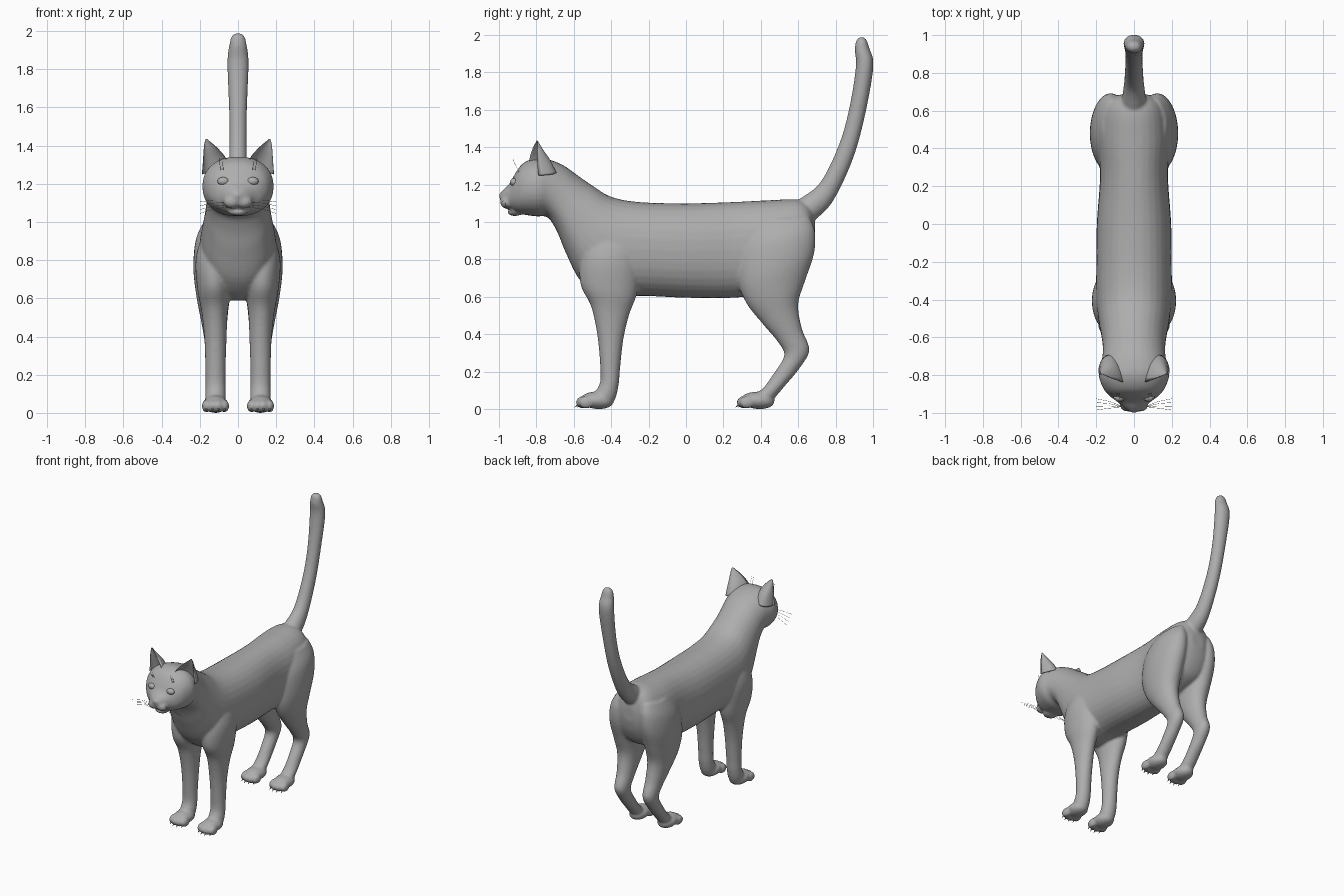
import bpy, bmesh, math
from mathutils import Vector, Matrix

if "Cube" in bpy.data.objects:
    bpy.data.objects.remove(bpy.data.objects["Cube"])

grey = bpy.data.materials.new("grey fur")
grey.diffuse_color = (0.42, 0.42, 0.42, 1)
grey.use_nodes = True
grey.node_tree.nodes["Principled BSDF"].inputs["Base Color"].default_value = grey.diffuse_color


def spline(rows, steps):
    """Catmull-Rom interpolation through rows of numbers."""
    out = []
    for i in range(len(rows) - 1):
        p0, p1, p2, p3 = (rows[min(max(i + k, 0), len(rows) - 1)] for k in (-1, 0, 1, 2))
        for s in range(steps):
            t = s / steps
            out.append([0.5 * (2*b + (c - a)*t + (2*a - 5*b + 4*c - d)*t*t + (3*b - a - 3*c + d)*t**3)
                        for a, b, c, d in zip(p0, p1, p2, p3)])
    return out + [list(rows[-1])]


def skin(bm, rings):
    """Bridge equal rings of points into a closed tube."""
    vs = [[bm.verts.new(p) for p in r] for r in rings]
    n = len(vs[0])
    faces = [bm.faces.new((a[i], a[(i+1) % n], b[(i+1) % n], b[i]))
             for a, b in zip(vs, vs[1:]) for i in range(n)]
    faces += [bm.faces.new(vs[0][::-1]), bm.faces.new(vs[-1])]
    bmesh.ops.recalc_face_normals(bm, faces=faces)


def loft(bm, rows, n=32, power=1.0, side=1):
    """Each row: y, z of one edge; y, z of the opposite edge; centre x; half width."""
    rings = []
    for y1, z1, y2, z2, cx, w in spline(rows, 5):
        ring = []
        for k in range(n):
            a = 2 * math.pi * k / n
            c, s = (math.copysign(abs(f)**power, f) for f in (math.cos(a), math.sin(a)))
            ring.append((side * (cx + w*s), (y1+y2)/2 + c*(y1-y2)/2, (z1+z2)/2 + c*(z1-z2)/2))
        rings.append(ring)
    skin(bm, rings)


def ball(bm, loc, size, tilt=0):
    m = Matrix.Translation(loc) @ Matrix.Rotation(tilt, 4, 'X') @ Matrix.Diagonal((*size, 1))
    bmesh.ops.create_uvsphere(bm, u_segments=20, v_segments=12, radius=1, matrix=m)


def finish(bm, name):
    me = bpy.data.meshes.new(name)
    bm.to_mesh(me)
    bm.free()
    me.materials.append(grey)
    me.shade_smooth()
    ob = bpy.data.objects.new(name, me)
    bpy.context.collection.objects.link(ob)
    return ob


# Body: rump, trunk, neck and skull in one loft
bm = bmesh.new()
loft(bm, [
    (.69, .99, .69, .88, 0, .05), (.665, 1.08, .665, .78, 0, .12), (.6, 1.12, .6, .68, 0, .17),
    (.45, 1.117, .45, .62, 0, .19), (.25, 1.107, .25, .595, 0, .18), (0, 1.10, 0, .595, 0, .197),
    (-.25, 1.107, -.25, .605, 0, .2), (-.4, 1.135, -.43, .59, 0, .2), (-.5, 1.195, -.56, .68, 0, .185),
    (-.58, 1.25, -.64, .83, 0, .17), (-.65, 1.3, -.69, .95, 0, .165), (-.72, 1.33, -.74, 1.025, 0, .172),
    (-.8, 1.342, -.8, 1.03, 0, .187), (-.87, 1.315, -.87, 1.04, 0, .163), (-.91, 1.265, -.91, 1.05, 0, .13),
    (-.94, 1.21, -.94, 1.07, 0, .09), (-.975, 1.175, -.975, 1.09, 0, .05), (-.995, 1.15, -.995, 1.12, 0, .02),
], power=.9)

# Tail
loft(bm, [
    (.55, 1.08, .62, .95, 0, .07), (.61, 1.125, .69, 1.01, 0, .065), (.72, 1.215, .785, 1.11, 0, .052),
    (.82, 1.42, .89, 1.33, 0, .046), (.875, 1.62, .955, 1.56, 0, .047), (.908, 1.83, 1.002, 1.83, 0, .056),
    (.902, 1.92, .98, 1.93, 0, .046), (.91, 1.97, .965, 1.975, 0, .034), (.925, 1.987, .95, 1.988, 0, .015)])

for s in (1, -1):
    # Front leg
    loft(bm, [
        (-.5, 1.0, -.3, 1.0, .1, .06), (-.56, .82, -.25, .82, .125, .095), (-.565, .67, -.26, .63, .125, .088),
        (-.508, .55, -.305, .5, .122, .068), (-.475, .4, -.335, .37, .118, .058), (-.46, .25, -.352, .22, .118, .053),
        (-.458, .15, -.36, .13, .118, .053), (-.48, .1, -.38, .05, .118, .054), (-.5, .06, -.41, .03, .118, .05)], side=s)
    # Hind leg
    loft(bm, [
        (.36, 1.0, .66, 1.03, .11, .06), (.29, .87, .69, .95, .12, .1), (.275, .7, .685, .83, .127, .107),
        (.32, .57, .635, .68, .13, .09), (.41, .455, .6, .56, .126, .072), (.49, .36, .62, .43, .12, .058),
        (.525, .285, .66, .315, .118, .05), (.465, .185, .605, .215, .118, .046), (.41, .11, .53, .125, .118, .048),
        (.36, .08, .45, .03, .118, .05)], side=s)
    # Paws with four toes each
    for py in (-.59, .27):
        ball(bm, (s*.118, py + .115, .046), (.066, .09, .046), -.08)
        for k in range(4):
            d = (k - 1.5) / 1.5
            ball(bm, (s*.118 + d*.048, py + .04 + .016*d*d, .036), (.024, .042, .034))
    # Muzzle pad
    ball(bm, (s*.032, -.958, 1.105), (.044, .036, .034))
# Chin and nose
ball(bm, (0, -.915, 1.052), (.052, .04, .02))
ball(bm, (0, -.986, 1.142), (.022, .016, .014))

cat = finish(bm, "body")
rm = cat.modifiers.new("blend", 'REMESH')
rm.mode, rm.voxel_size, rm.use_smooth_shade = 'VOXEL', .0095, True
sm = cat.modifiers.new("soften", 'SMOOTH')
sm.factor, sm.iterations = .5, 5

# Ears: hollow cupped cones
for s, label in ((1, "right"), (-1, "left")):
    bm = bmesh.new()
    rings = []
    for cx, cy, cz, w, d in spline([(.115, -.815, 1.27, .074, .12), (.127, -.815, 1.33, .057, .09),
                                    (.147, -.808, 1.385, .033, .045), (.162, -.8, 1.42, .013, .016),
                                    (.166, -.797, 1.435, .003, .004)], 4):
        ring = []
        for k in range(24):
            a = 2 * math.pi * k / 24
            b = math.sin(a)
            lean = -.35 * w * math.cos(a)
            ring.append((s*(cx + w*math.cos(a)), cy - lean + d*(b if b > 0 else -.55*b), cz + lean*.8))
        rings.append(ring)
    skin(bm, rings)
    finish(bm, label + "_ear")

    # Eye and lid rim
    bm = bmesh.new()
    ball(bm, (s*.077, -.918, 1.213), (.031, .022, .022))
    finish(bm, label + "_eye")

    # Claws
    bm = bmesh.new()
    for py in (-.59, .27):
        for k in range(4):
            d = (k - 1.5) / 1.5
            m = Matrix.Translation((s*.118 + d*.048, py + .003 + .016*d*d, .017)) @ Matrix.Rotation(2.2, 4, 'X')
            bmesh.ops.create_cone(bm, segments=8, radius1=.007, radius2=.0005, depth=.026, cap_ends=True, matrix=m)
    finish(bm, label + "_claws")

    # Whiskers on cheek and brow
    cu = bpy.data.curves.new(label + "_whiskers", 'CURVE')
    cu.dimensions, cu.bevel_depth, cu.bevel_resolution = '3D', .0009, 0
    hairs = [((s*.05, -.97, 1.115 - .012*k), (s*.13, -.975 + .012*k, 1.115 - .016*k),
              (s*.2, -.985 + .02*k, 1.105 - .02*k)) for k in range(4)]
    hairs += [((s*(.075 + .012*k), -.89, 1.26), (s*(.08 + .015*k), -.91, 1.3),
               (s*(.078 + .018*k), -.925, 1.335)) for k in range(2)]
    for pts in hairs:
        sp = cu.splines.new('POLY')
        sp.points.add(2)
        for p, co in zip(sp.points, pts):
            p.co = (*co, 1)
    cu.materials.append(grey)
    bpy.context.collection.objects.link(bpy.data.objects.new(label + "_whiskers", cu))
